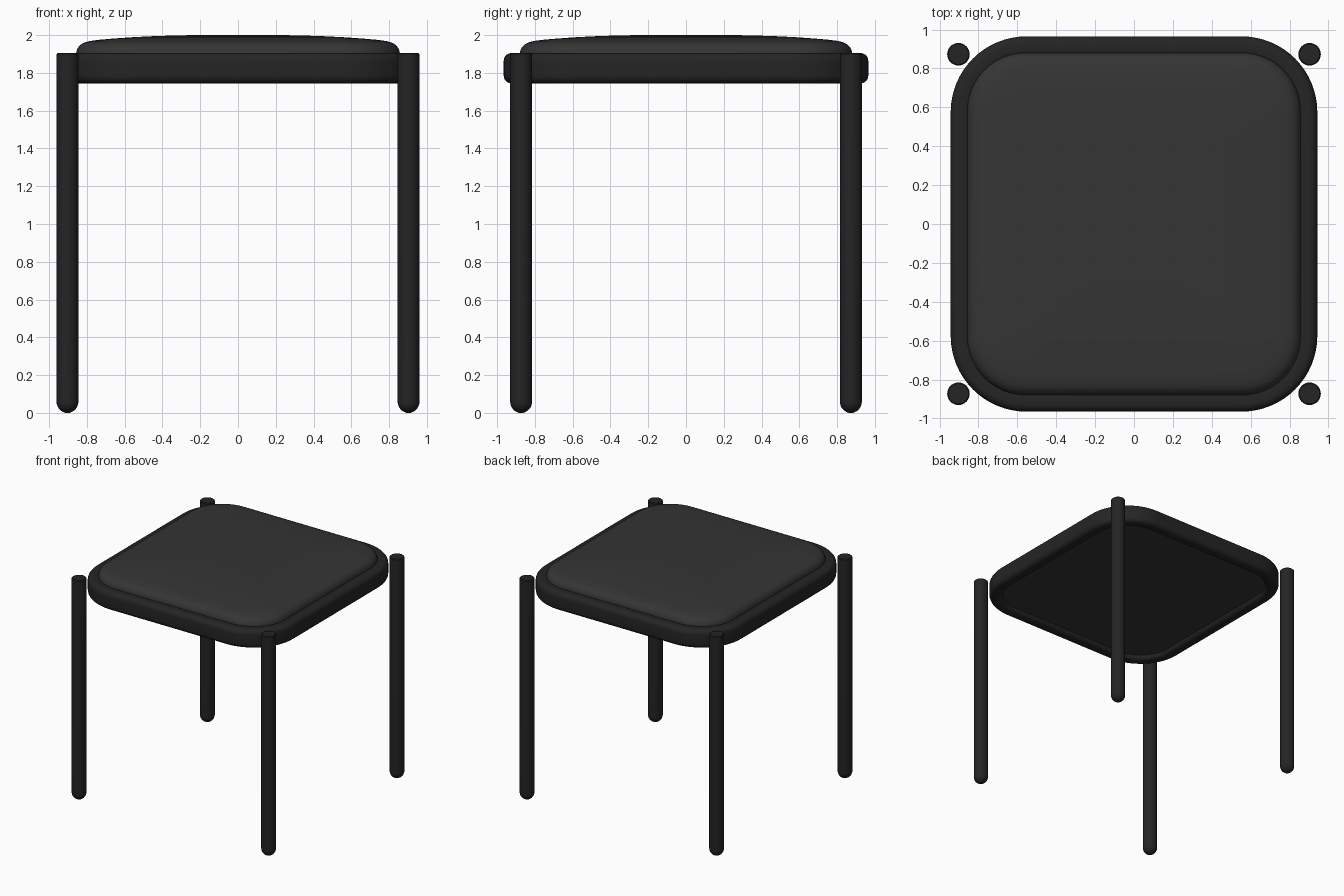
import bpy, bmesh
from math import sin, cos, pi, radians

if "Cube" in bpy.data.objects:
    bpy.data.objects.remove(bpy.data.objects["Cube"])


def material(name, v):
    m = bpy.data.materials.new(name)
    m.diffuse_color = (v, v, v, 1)
    m.use_nodes = True
    m.node_tree.nodes["Principled BSDF"].inputs["Base Color"].default_value = m.diffuse_color
    return m


FRAME_MAT = material("black_frame", 0.018)
SEAT_MAT = material("black_upholstery", 0.035)


def outline(hx, hy, r, n=16):
    """Rounded rectangle, counter-clockwise."""
    pts = []
    for k, (sx, sy) in enumerate(((1, 1), (-1, 1), (-1, -1), (1, -1))):
        for i in range(n + 1):
            a = pi / 2 * (k + i / n)
            pts.append((sx * (hx - r) + r * cos(a), sy * (hy - r) + r * sin(a)))
    return pts


def circle(r, n=32):
    return [(r * cos(2 * pi * i / n), r * sin(2 * pi * i / n)) for i in range(n)]


def loft(name, sections, mat, closed=False, loc=(0, 0, 0), angle=40):
    """Bridge stacked (outline, z) sections; cap the ends or close into a ring."""
    bm = bmesh.new()
    loops = [[bm.verts.new((x, y, z)) for x, y in pts] for pts, z in sections]
    pairs = list(zip(loops, loops[1:]))
    if closed:
        pairs.append((loops[-1], loops[0]))
    else:
        bm.faces.new(loops[0])
        bm.faces.new(loops[-1])
    for a, b in pairs:
        for i in range(len(a)):
            j = (i + 1) % len(a)
            bm.faces.new((a[i], a[j], b[j], b[i]))
    bmesh.ops.recalc_face_normals(bm, faces=bm.faces)
    me = bpy.data.meshes.new(name)
    bm.to_mesh(me)
    bm.free()
    me.materials.append(mat)
    ob = bpy.data.objects.new(name, me)
    ob.location = loc
    bpy.context.collection.objects.link(ob)
    bpy.ops.object.select_all(action='DESELECT')
    ob.select_set(True)
    bpy.context.view_layer.objects.active = ob
    bpy.ops.object.shade_smooth_by_angle(angle=radians(angle))
    return ob


# Seat frame: rounded ring swept round the outline
Z0, Z1, W, B = 1.745, 1.905, 0.11, 0.04
section = [(W / 2 - x, (Z0 + Z1) / 2 + z)
           for x, z in outline(W / 2, (Z1 - Z0) / 2, B, 6)]
loft("seat_frame",
     [(outline(0.943 - i, 0.965 - i, 0.39 - i), z) for i, z in section],
     FRAME_MAT, closed=True)

# Cushion: padded pillow with a soft edge, domed top and flat underside
PAD = [(0, 1.78), (0, 1.905), (0.004, 1.922), (0.012, 1.937), (0.026, 1.951),
       (0.045, 1.961), (0.075, 1.969), (0.12, 1.975), (0.2, 1.982),
       (0.3, 1.989), (0.42, 1.995), (0.55, 1.999), (0.68, 2.0)]
loft("seat_cushion",
     [(outline(0.857 - i, 0.88 - i, max(0.3 - 0.6 * i, 0.05)), z) for i, z in PAD],
     SEAT_MAT)

# Legs: round posts with domed feet
R = 0.058
leg = [(circle(R * sin(a)), 0.06 * (1 - cos(a)))
       for a in (pi / 2 * i / 8 for i in range(1, 9))]
leg[0] = (leg[0][0], 0)
leg += [(circle(R), 1.899), (circle(R - 0.006), 1.905)]
for fb, y in (("front", -0.873), ("back", 0.873)):
    for lr, x in (("left", -0.903), ("right", 0.903)):
        loft(f"{fb}_{lr}_leg", leg, FRAME_MAT, loc=(x, y, 0))
